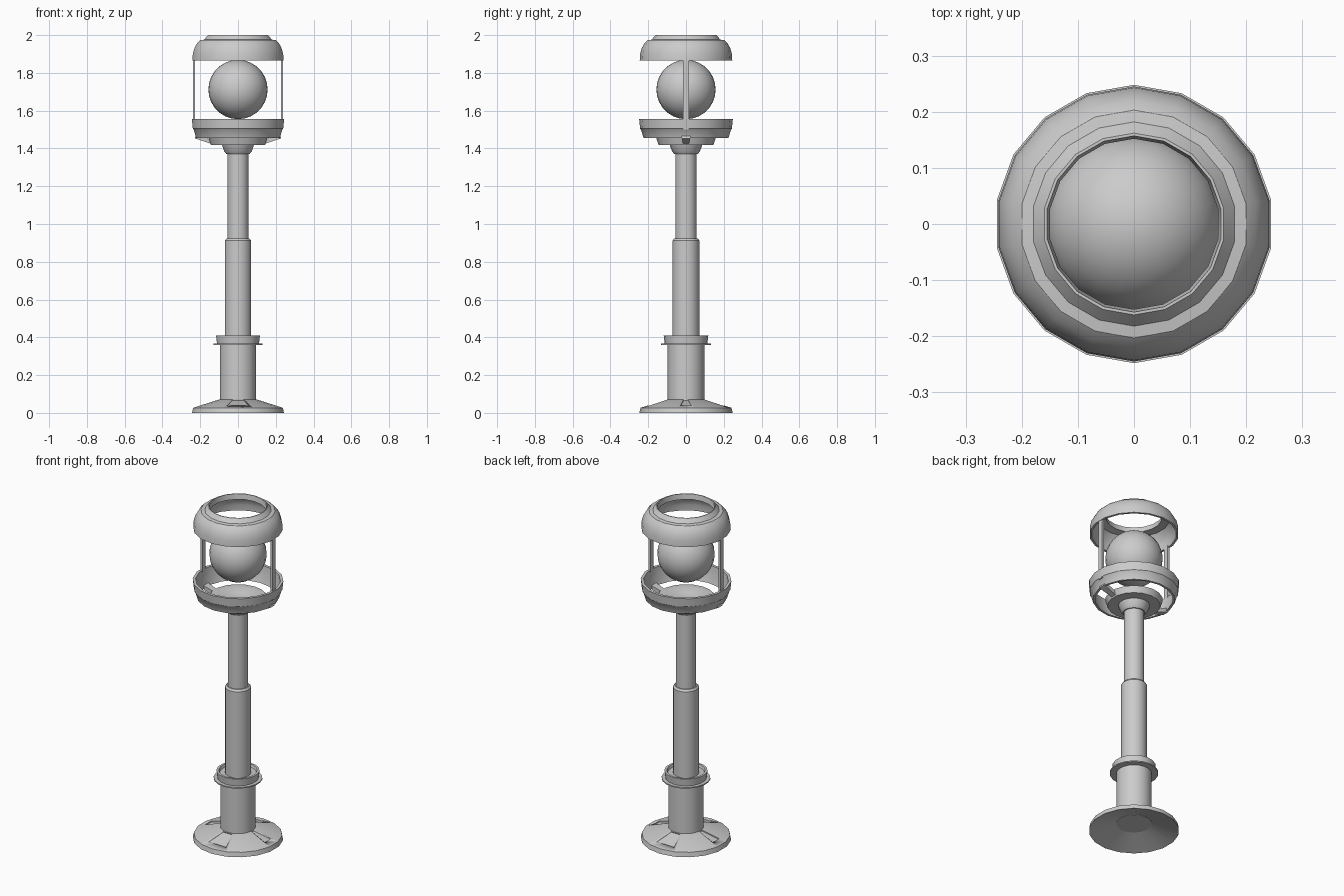
import bpy, bmesh, math
from mathutils import Matrix, Vector

cube = bpy.data.objects.get("Cube")
if cube:
    bpy.data.objects.remove(cube, do_unlink=True)

grey = bpy.data.materials.new("plain_grey")
grey.use_nodes = True
colour = (0.6, 0.6, 0.6, 1)
grey.diffuse_color = colour
grey.node_tree.nodes["Principled BSDF"].inputs["Base Color"].default_value = colour
SIDES = 18


def finish(name, bm, angle=35):
    bmesh.ops.recalc_face_normals(bm, faces=bm.faces)
    mesh = bpy.data.meshes.new(name)
    bm.to_mesh(mesh)
    bm.free()
    mesh.materials.append(grey)
    ob = bpy.data.objects.new(name, mesh)
    bpy.context.collection.objects.link(ob)
    bpy.ops.object.select_all(action='DESELECT')
    ob.select_set(True)
    bpy.context.view_layer.objects.active = ob
    bpy.ops.object.shade_smooth_by_angle(angle=math.radians(angle))
    return ob


def lathe(name, profile, closed=False):
    """Turn (radius, height) points about z, with a corner on the y axis."""
    bm = bmesh.new()
    rings = []
    for r, z in profile:
        if r == 0:
            rings.append([bm.verts.new((0, 0, z))] * SIDES)
        else:
            turns = [math.pi / 2 + math.tau * k / SIDES for k in range(SIDES)]
            rings.append([bm.verts.new((r * math.cos(a), r * math.sin(a), z)) for a in turns])
    pairs = list(zip(rings, rings[1:]))
    if closed:
        pairs.append((rings[-1], rings[0]))
    for a, b in pairs:
        for k in range(SIDES):
            n = (k + 1) % SIDES
            corners = dict.fromkeys((a[k], a[n], b[n], b[k]))
            bm.faces.new(list(corners))
    return finish(name, bm)


def beam(name, start, end, start_width, end_width, thickness, turn=0):
    """Tapered bar in the xz plane, turned about z."""
    a, b = Vector((start[0], 0, start[1])), Vector((end[0], 0, end[1]))
    along = (b - a).normalized()
    up = Vector((-along.z, 0, along.x)) * thickness / 2
    bm = bmesh.new()
    bmesh.ops.create_cube(bm, size=1)
    for v in bm.verts:
        p, w = (a, start_width) if v.co.x < 0 else (b, end_width)
        v.co = p + Vector((0, w * v.co.y, 0)) + up * (1 if v.co.z > 0 else -1)
    bmesh.ops.rotate(bm, verts=bm.verts, matrix=Matrix.Rotation(turn, 3, 'Z'))
    return finish(name, bm)


# Hollow flared foot with four tapered recesses
foot = lathe("foot", [(0.247, 0), (0.241, 0.027), (0.098, 0.072), (0.085, 0.072),
                      (0.085, 0.05), (0.235, 0.004)], closed=True)
for k in range(4):
    outer, inner = (0.06, 0.024) if k % 2 == 0 else (0.12, 0.06)
    cutter = beam(f"foot_recess_cutter_{k}", (0.2, 0.042), (0.1, 0.0735),
                  outer, inner, 0.017, k * math.pi / 2)
    cutter.hide_render = True
    cutter.hide_set(True)
    cut = foot.modifiers.new("recess", 'BOOLEAN')
    cut.operation = 'DIFFERENCE'
    cut.object = cutter

# Stepped pole
lathe("lower_pole", [(0, 0.045), (0.097, 0.045), (0.097, 0.364), (0, 0.364)])
lathe("pole_flange", [(0, 0.36), (0.133, 0.36), (0.133, 0.367), (0, 0.367)])
lathe("pole_collar", [(0, 0.367), (0.113, 0.367), (0.118, 0.41), (0.105, 0.41),
                      (0.1, 0.395), (0, 0.395)])
lathe("middle_pole", [(0, 0.38), (0.071, 0.38), (0.071, 0.913), (0.062, 0.923), (0, 0.923)])
lathe("upper_pole", [(0, 0.91), (0.056, 0.91), (0.056, 1.38), (0, 1.38)])

# Lamp holder
lathe("hub_neck", [(0, 1.37), (0.062, 1.37), (0.074, 1.385), (0.086, 1.418), (0, 1.418)])
lathe("hub", [(0, 1.417), (0.145, 1.417), (0.157, 1.455), (0.1, 1.46), (0.066, 1.445), (0, 1.445)])
lathe("lower_ring", [(0.225, 1.455), (0.238, 1.5), (0.243, 1.505), (0.248, 1.555),
                     (0.232, 1.555), (0.226, 1.5), (0.212, 1.455)], closed=True)

# Cap with an open top
lathe("cap", [(0.245, 1.865), (0.243, 1.9), (0.234, 1.932), (0.22, 1.957), (0.203, 1.973),
              (0.182, 1.976), (0.162, 2.0), (0.157, 2.0), (0.152, 1.968),
              (0.195, 1.962), (0.221, 1.93), (0.23, 1.9), (0.232, 1.865)], closed=True)

# Spokes and upright posts on the two sides
for side, turn in (("left", 0), ("right", math.pi)):
    beam(side + "_spoke", (0.225, 1.464), (0.13, 1.432), 0.045, 0.03, 0.022, turn)
    beam(side + "_post", (0.233, 1.5), (0.233, 1.875), 0.03, 0.03, 0.012, turn)

# Globe
bm = bmesh.new()
bmesh.ops.create_uvsphere(bm, u_segments=24, v_segments=14, radius=0.157)
bmesh.ops.translate(bm, verts=bm.verts, vec=(0, 0, 1.712))
finish("globe", bm, 60)
